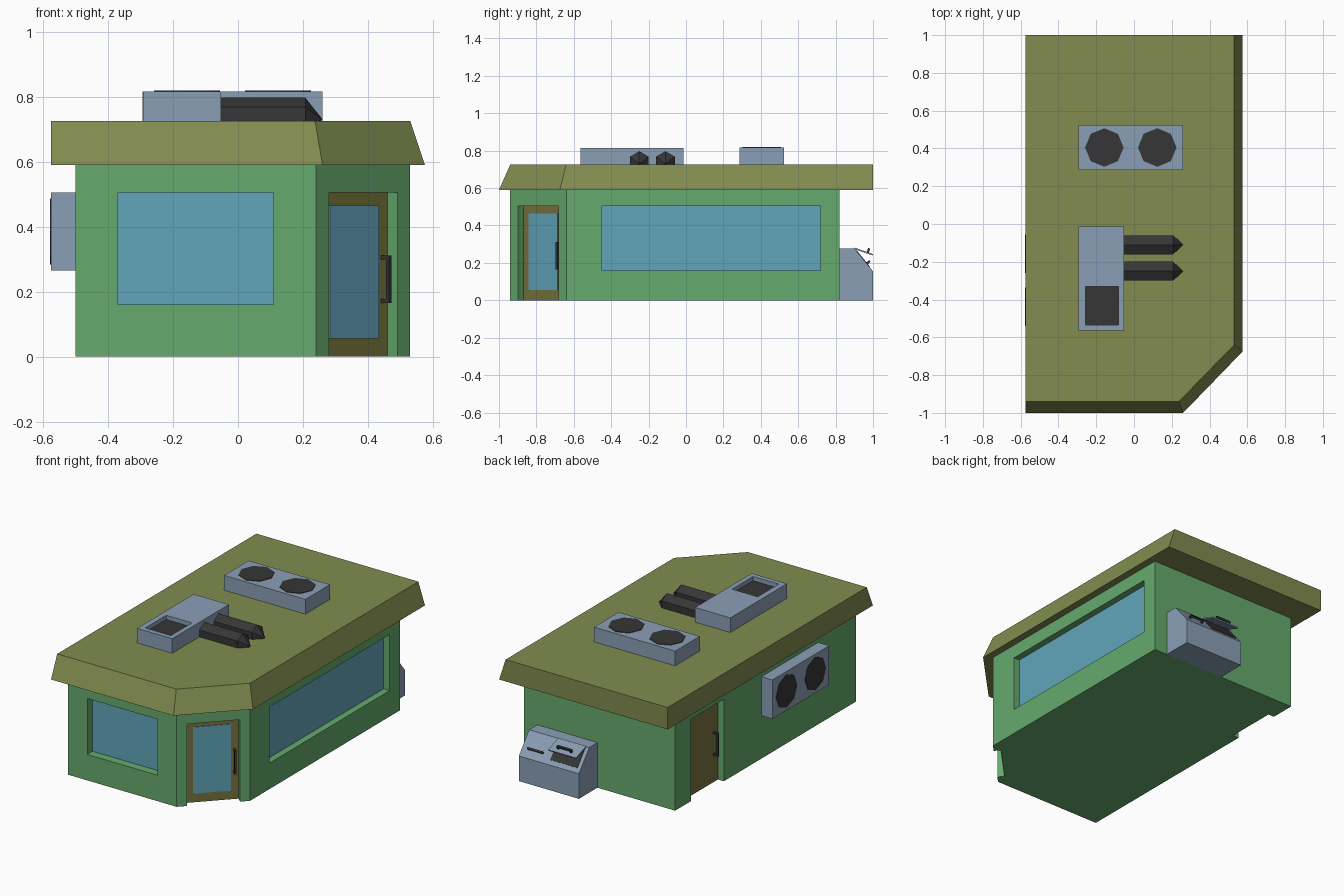
import bpy
import bmesh
from math import radians, atan2, cos, sin, hypot
from mathutils import Matrix, Vector

if "Cube" in bpy.data.objects:
    bpy.data.objects.remove(bpy.data.objects["Cube"], do_unlink=True)


def material(name, rgb):
    # 8-bit display colour to linear
    col = [(c / 255 / 12.92) if c < 11 else ((c / 255 + 0.055) / 1.055) ** 2.4 for c in rgb] + [1]
    m = bpy.data.materials.new(name)
    m.use_nodes = True
    m.diffuse_color = col
    bsdf = next(n for n in m.node_tree.nodes if n.type == "BSDF_PRINCIPLED")
    bsdf.inputs["Base Color"].default_value = col
    return m


GREEN = material("wall green", (102, 170, 109))
OLIVE = material("roof olive", (129, 140, 79))
BROWN = material("door brown", (120, 117, 61))
GLASS = material("glass blue", (98, 166, 187))
METAL = material("metal grey blue", (139, 159, 182))
DARK = material("dark grey", (55, 54, 54))


def finish(name, bm, mat, matrix=Matrix()):
    bmesh.ops.recalc_face_normals(bm, faces=bm.faces)
    bm.transform(matrix)
    mesh = bpy.data.meshes.new(name)
    bm.to_mesh(mesh)
    bm.free()
    mesh.materials.append(mat)
    ob = bpy.data.objects.new(name, mesh)
    bpy.context.scene.collection.objects.link(ob)
    return ob


def add_box(bm, lo, hi):
    lo, hi = Vector(lo), Vector(hi)
    m = Matrix.Translation((lo + hi) / 2) @ Matrix.Diagonal((*(hi - lo), 1))
    bmesh.ops.create_cube(bm, size=1, matrix=m)


def box(name, lo, hi, mat, matrix=Matrix()):
    bm = bmesh.new()
    add_box(bm, lo, hi)
    return finish(name, bm, mat, matrix)


def loft(name, loops, mat):
    # Skin a list of equal loops and cap both ends
    bm = bmesh.new()
    rings = [[bm.verts.new(p) for p in loop] for loop in loops]
    n = len(rings[0])
    for a, b in zip(rings, rings[1:]):
        for i in range(n):
            j = (i + 1) % n
            bm.faces.new((a[i], a[j], b[j], b[i]))
    bm.faces.new(rings[0])
    bm.faces.new(rings[-1])
    bmesh.ops.remove_doubles(bm, verts=bm.verts, dist=0.0005)
    return finish(name, bm, mat)


def cut(target, cutters):
    for c in cutters:
        mod = target.modifiers.new("recess", "BOOLEAN")
        mod.operation = "DIFFERENCE"
        mod.solver = "EXACT"
        mod.object = c
    graph = bpy.context.evaluated_depsgraph_get()
    graph.update()
    mesh = bpy.data.meshes.new_from_object(target.evaluated_get(graph))
    target.modifiers.clear()
    target.data = mesh
    for c in cutters:
        bpy.data.objects.remove(c, do_unlink=True)


def axes(origin, y_axis, z_axis):
    y, z = Vector(y_axis).normalized(), Vector(z_axis).normalized()
    m = Matrix((y.cross(z), y, z)).transposed().to_4x4()
    m.translation = origin
    return m


def handle(name, matrix, length, reach, t=0.012):
    # Bar along local z, standing off toward local -y
    bm = bmesh.new()
    h = length / 2
    add_box(bm, (-t / 2, -reach, -h), (t / 2, t - reach, h))
    for s in (-1, 1):
        z = s * (h - t / 2)
        add_box(bm, (-t / 2, -reach, z - t / 2), (t / 2, 0, z + t / 2))
    return finish(name, bm, DARK, matrix)


def wall_frame(x, y, angle):
    # Local x runs along the wall, local y points inward
    return Matrix.Translation((x, y, 0)) @ Matrix.Rotation(angle, 4, "Z")


# Walls with a cut-off entrance corner
plan = [(-0.5, -0.94), (0.24, -0.94), (0.53, -0.64), (0.53, 0.82), (-0.5, 0.82)]
walls = loft("walls", [[(x, y, z) for x, y in plan] for z in (0, 0.59)], GREEN)

front = wall_frame(0, -0.94, 0)
side = wall_frame(0.53, 0, radians(90))
corner = wall_frame(0.24, -0.94, atan2(0.30, 0.29))
rear = wall_frame(-0.5, 0, radians(-90))

# Recessed windows and doors: name, frame, start, end, bottom, depth, colour
openings = [
    ("front_window", front, -0.37, 0.11, 0.16, 0.055, GLASS),
    ("side_window", side, -0.45, 0.72, 0.16, 0.045, GLASS),
    ("front_door", corner, 0.058, 0.36, 0, 0.045, BROWN),
    ("back_door", rear, -0.665, -0.345, 0, 0.045, BROWN),
]
cutters = []
for name, frame, a, b, low, depth, mat in openings:
    start = low if low else -0.1
    cutters.append(box(name + "_cutter", (a, -0.1, start), (b, depth, 0.505), GREEN, frame))
    box(name, (a, depth - 0.004, low), (b, depth + 0.002, 0.505), mat, frame)
cut(walls, cutters)
box("front_door_glass", (0.101, 0.037, 0.055), (0.317, 0.043, 0.465), GLASS, corner)
for name, frame, x in (("front_door_handle", corner, 0.337), ("back_door_handle", rear, -0.385)):
    handle(name, frame @ Matrix.Translation((x, 0.042, 0.238)), 0.145, 0.034)

# Roof slab with sloping front, corner and side fascia
low = [(-0.575, -1), (0.26, -1), (0.575, -0.675), (0.575, 1), (-0.575, 1)]
top = [(-0.575, -0.94), (0.237, -0.94), (0.53, -0.64), (0.53, 1), (-0.575, 1)]
loft("roof", [[(x, y, 0.59) for x, y in low], [(x, y, 0.725) for x, y in top]], OLIVE)


# Twin-fan cooling units on the roof and the wall
def cooling_unit(name, matrix):
    box(name, (-0.277, -0.12, 0), (0.277, 0.12, 0.091), METAL, matrix)
    for i, x in enumerate((-0.14, 0.14)):
        bm = bmesh.new()
        bmesh.ops.create_cone(bm, cap_ends=True, segments=8, radius1=0.102, radius2=0.102,
                              depth=0.006, matrix=Matrix.Translation((x, 0, 0.091)))
        finish(f"{name}_fan_{i + 1}", bm, DARK, matrix)


cooling_unit("roof_cooling_unit", Matrix.Translation((-0.017, 0.405, 0.725)))
cooling_unit("wall_cooling_unit", axes((-0.484, -0.297, 0.385), (0, 0, -1), (-1, 0, 0)))

# Roof ventilator with sunken grille and two pointed ducts
vent = box("ventilator", (-0.293, -0.565, 0.72), (-0.053, -0.013, 0.815), METAL)
cut(vent, [box("grille_cutter", (-0.258, -0.535, 0.785), (-0.083, -0.33, 0.9), METAL)])
box("ventilator_grille", (-0.258, -0.535, 0.783), (-0.083, -0.33, 0.789), DARK)
for i, y in enumerate((-0.11, -0.25)):
    rings = []
    for x, r in ((-0.056, 0.058), (0.207, 0.058), (0.26, 0)):
        ring = [radians(60 * k) for k in range(6)]
        z = 0.739 if r else 0.73
        rings.append([(x, y + r * sin(a), z + r * cos(a)) for a in ring])
    loft(f"duct_{i + 1}", rings, DARK)

# Waste bin against the back wall, one lid open
profile = [(0.815, 0), (1, 0), (1, 0.155), (0.9, 0.278), (0.815, 0.278)]
loft("bin", [[(x, y, z) for y, z in profile] for x in (0.03, 0.44)], METAL)


def slope_frame(x, dy, dz):
    # Local z across the bin, local x down the slope, local -y outward
    size = hypot(dy, dz)
    normal = Vector((0, -dz / size, dy / size))
    return axes((x, 0.9, 0.278), -normal, (1, 0, 0))


slope = slope_frame(0.145, 0.1, -0.123)
sign = 1 if slope.col[0][1] > 0 else -1
lid = slope_frame(0.145, 0.1, -0.035)
box("bin_opening", (sign * 0.015, -0.003, -0.092), (sign * 0.13, 0.003, 0.092), DARK, slope)
box("open_lid", (0, -0.004, -0.095), (sign * 0.105, 0.004, 0.095), METAL, lid)
closed = slope_frame(0.345, 0.1, -0.123)
handle("open_lid_handle", lid @ Matrix.Translation((sign * 0.075, 0, 0)), 0.1, 0.026)
handle("closed_lid_handle", closed @ Matrix.Translation((sign * 0.105, 0, 0)), 0.1, 0.022)
